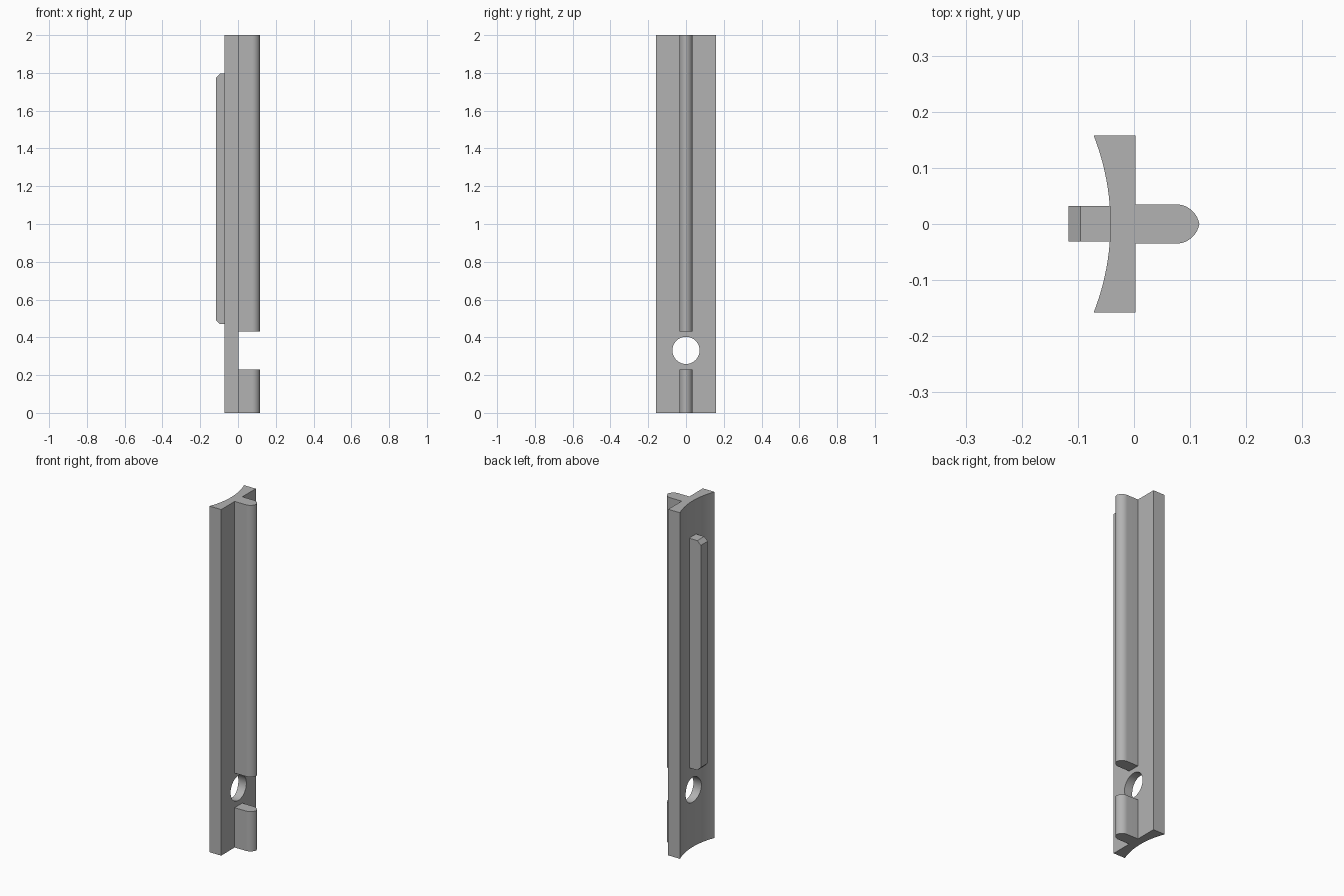
import bpy, bmesh, math
from mathutils import Vector

if "Cube" in bpy.data.objects:
    bpy.data.objects.remove(bpy.data.objects["Cube"], do_unlink=True)

grey = bpy.data.materials.new("mid grey")
grey.use_nodes = True
colour = (0.45, 0.45, 0.45, 1)
grey.diffuse_color = colour
grey.node_tree.nodes["Principled BSDF"].inputs["Base Color"].default_value = colour


def extrude(name, profile, offset):
    """Extrude a closed 3D outline along an offset vector."""
    bm = bmesh.new()
    face = bm.faces.new([bm.verts.new(p) for p in profile])
    result = bmesh.ops.extrude_face_region(bm, geom=[face])
    verts = [v for v in result["geom"] if isinstance(v, bmesh.types.BMVert)]
    bmesh.ops.translate(bm, verts=verts, vec=Vector(offset))
    bmesh.ops.recalc_face_normals(bm, faces=bm.faces)
    mesh = bpy.data.meshes.new(name)
    bm.to_mesh(mesh)
    bm.free()
    mesh.materials.append(grey)
    obj = bpy.data.objects.new(name, mesh)
    bpy.context.collection.objects.link(obj)
    return obj


def smooth(obj):
    bpy.ops.object.select_all(action="DESELECT")
    obj.select_set(True)
    bpy.context.view_layer.objects.active = obj
    bpy.ops.object.shade_smooth_by_angle(angle=math.radians(25))


# Backing plate with a hollow, curved left-hand face
half, sag, flat_x, mid_x = 0.158, 0.03, 0.003, -0.042
radius = (half ** 2 + sag ** 2) / (2 * sag)
sweep = math.asin(half / radius)
steps = 24
outline = [(flat_x, -half, 0), (flat_x, half, 0)]
for i in range(steps + 1):
    a = sweep * (1 - 2 * i / steps)
    outline.append((mid_x - radius * (1 - math.cos(a)), radius * math.sin(a), 0))
plate = extrude("backing_plate", outline, (0, 0, 2))

# Round hole through the plate
bpy.ops.mesh.primitive_cylinder_add(vertices=48, radius=0.072, depth=0.5,
                                    location=(0, 0, 0.331),
                                    rotation=(0, math.pi / 2, 0))
cutter = bpy.context.object
cutter.name = "hole_cutter"
cutter.data.materials.append(grey)
cutter.hide_render = True
cut = plate.modifiers.new("hole", "BOOLEAN")
cut.operation = "DIFFERENCE"
cut.solver = "EXACT"
cut.object = cutter
bpy.context.view_layer.objects.active = plate
bpy.ops.object.modifier_apply(modifier="hole")
bpy.data.objects.remove(cutter, do_unlink=True)
smooth(plate)

# Rib with a slightly pointed round nose, split by a gap at the hole
rib_half, nose_x, nose_r = 0.035, 0.075, 0.042
drop = nose_r - rib_half
end = math.asin(drop / nose_r)
side = []
for i in range(11):
    a = math.pi / 2 + (end - math.pi / 2) * i / 10
    side.append((nose_x + nose_r * math.cos(a), nose_r * math.sin(a) - drop))
half_outline = [(flat_x, rib_half)] + side
rib_outline = half_outline + [(x, -y) for x, y in reversed(half_outline[:-1])]
for name, low, high in (("lower_rib", 0, 0.23), ("upper_rib", 0.43, 2)):
    smooth(extrude(name, [(x, y, low) for x, y in rib_outline], (0, 0, high - low)))

# Long key on the hollow face, with chamfered outer ends
bottom, top, outer, inner, chamfer = 0.47, 1.797, -0.117, -0.035, 0.022
key = [(inner, bottom), (outer + chamfer, bottom), (outer, bottom + chamfer),
       (outer, top - chamfer), (outer + chamfer, top), (inner, top)]
extrude("locating_key", [(x, -0.031, z) for x, z in key], (0, 0.063, 0))
